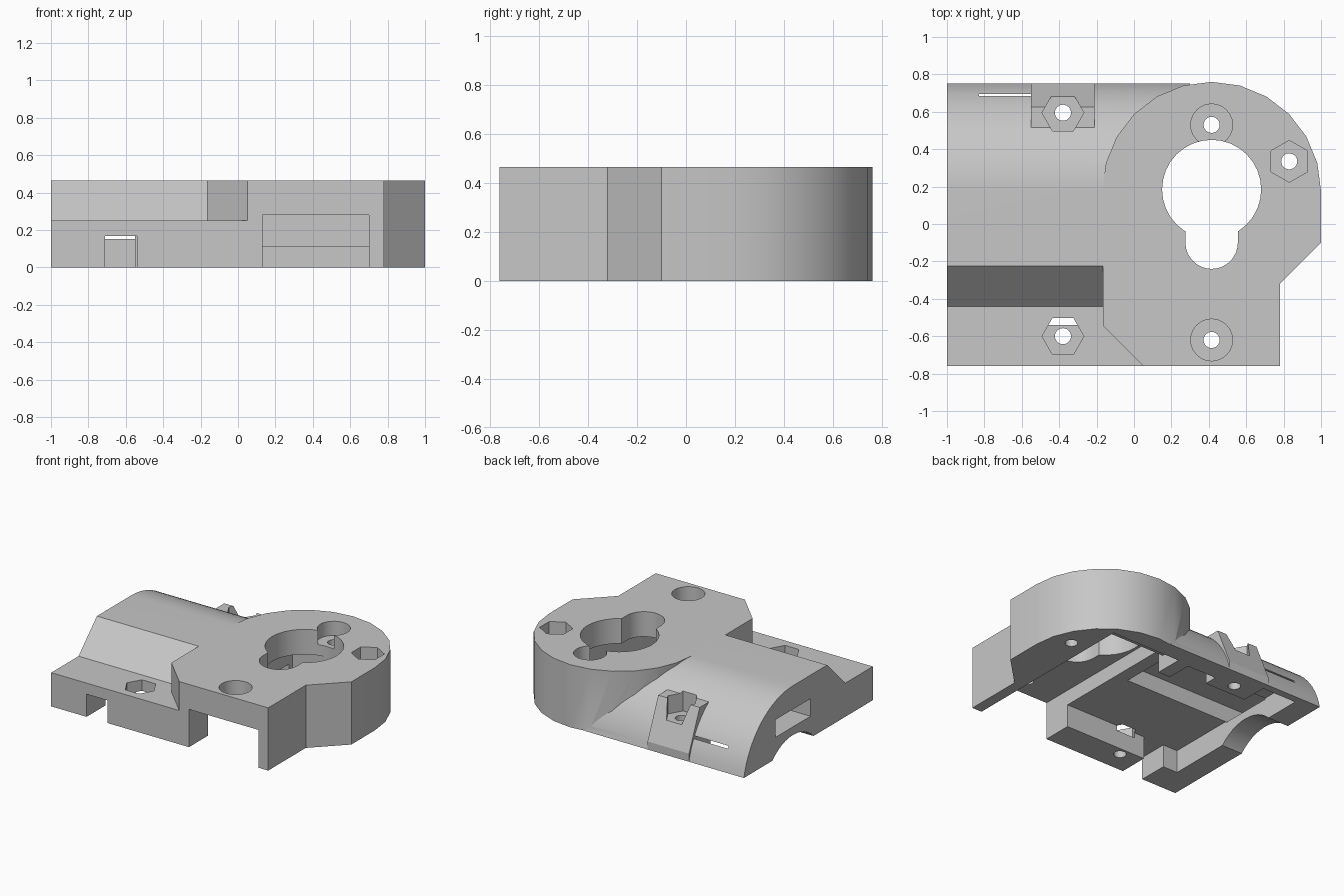
import bpy
import math

cube = bpy.data.objects.get("Cube")
if cube:
    bpy.data.objects.remove(cube, do_unlink=True)

TOP = 0.465
grey = bpy.data.materials.new("plain grey")
grey.use_nodes = True
grey.diffuse_color = (0.57, 0.57, 0.57, 1)
grey.node_tree.nodes["Principled BSDF"].inputs["Base Color"].default_value = (0.57, 0.57, 0.57, 1)


def prism(name, points, low, high, axis="z"):
    """Extrude a closed profile along z (points are x, y) or along x (points are y, z)."""
    def place(p, h):
        return (p[0], p[1], h) if axis == "z" else (h, p[0], p[1])
    n = len(points)
    verts = [place(p, h) for h in (low, high) for p in points]
    faces = [tuple(reversed(range(n))), tuple(range(n, 2 * n))]
    faces += [(i, (i + 1) % n, (i + 1) % n + n, i + n) for i in range(n)]
    mesh = bpy.data.meshes.new(name)
    mesh.from_pydata(verts, [], faces)
    mesh.materials.append(grey)
    obj = bpy.data.objects.new(name, mesh)
    bpy.context.collection.objects.link(obj)
    return obj


def arc(cx, cy, r, start, end, steps):
    angles = [math.radians(start + (end - start) * i / steps) for i in range(steps + 1)]
    return [(cx + r * math.cos(a), cy + r * math.sin(a)) for a in angles]


def ring(cx, cy, r, sides, turn=0):
    return arc(cx, cy, r, turn, turn + 360, sides)[:-1]


def box(name, x0, x1, y0, y1, z0, z1):
    return prism(name, [(x0, y0), (x1, y0), (x1, y1), (x0, y1)], z0, z1)


def combine(target, tool, operation):
    mod = target.modifiers.new(operation, "BOOLEAN")
    mod.operation = operation
    mod.solver = "EXACT"
    mod.object = tool
    bpy.context.view_layer.objects.active = target
    bpy.ops.object.modifier_apply(modifier=mod.name)
    bpy.data.objects.remove(tool, do_unlink=True)


def cut(target, *tools):
    for tool in tools:
        combine(target, tool, "DIFFERENCE")


# Tall plate with a rounded end
plate_outline = [(-0.165, -0.545), (0.05, -0.76), (0.78, -0.76), (0.78, -0.32), (1.0, -0.1)]
plate_outline += arc(0.415, 0.175, 0.585, 0, 180, 12) + [(-0.165, 0.1)]
body = prism("mount_body", plate_outline, 0, TOP)

# Side wing: front shelf, sloped step and curved back
curve_start = math.degrees(math.asin(0.123 / 0.588))
wing_profile = [(-0.76, 0), (0.75, 0)]
wing_profile += arc(0.175, -0.123, 0.588, curve_start, 90, 16)[1:]
wing_profile += [(-0.225, TOP), (-0.44, 0.25), (-0.76, 0.25)]
combine(body, prism("wing", wing_profile, -1, 0.3, "x"), "UNION")

# Nut boss on the curved back
boss_profile = [(0.35, 0.2), (0.55, 0), (0.75, 0), (0.75, 0.06), (0.625, 0.355), (0.35, 0.355)]
combine(body, prism("nut_boss", boss_profile, -0.55, -0.21, "x"), "UNION")

# Underside: low cavity wrapped around the boss post, and a front channel with a low rear step
cavity_outline = [(-0.83, -0.54), (0.13, -0.54), (0.13, 0.41), (0.03, 0.41), (0.03, 0.6),
                  (-0.21, 0.6), (-0.21, 0.5), (-0.55, 0.5), (-0.55, 0.695), (-0.83, 0.695)]
cut(body,
    prism("low_cavity", cavity_outline, -0.1, 0.168),
    box("side_tunnel", -1.1, 0.03, -0.03, 0.38, 0.16, 0.29),
    box("front_channel", 0.13, 0.7, -0.9, 0.455, -0.1, 0.28),
    box("channel_step", 0.13, 0.7, 0.4, 0.62, -0.1, 0.11))

# Openings in the outer walls
cut(body,
    box("front_notch", -0.71, -0.54, -0.9, -0.5, -0.1, 0.168),
    prism("side_arch", ring(0.175, -0.24, 0.34, 48), -1.1, -0.8, "x"))

# Keyhole through the plate
cut(body,
    prism("round_opening", ring(0.415, 0.185, 0.265, 32), -0.1, 0.6),
    prism("small_opening", arc(0.415, -0.1, 0.14, 180, 360, 16) + [(0.555, 0.05), (0.275, 0.05)],
          -0.1, 0.6))

# Screw holes with round recesses or nut pockets: x, y, floor, sides, turn
for x, y, floor, sides, turn in [
        (0.415, 0.53, 0.36, 24, 0),
        (0.415, -0.62, 0.36, 24, 0),
        (0.83, 0.335, 0.34, 6, 30),
        (-0.38, 0.595, 0.22, 6, 0),
        (-0.38, -0.6, 0.13, 6, 0)]:
    cut(body,
        prism("recess", ring(x, y, 0.112, sides, turn), floor, 0.6),
        prism("screw_hole", ring(x, y, 0.043, 24), -0.1, 0.6))

# Smooth curves, sharp corners
bpy.ops.object.select_all(action="DESELECT")
body.select_set(True)
bpy.context.view_layer.objects.active = body
bpy.ops.object.shade_smooth_by_angle(angle=math.radians(20))
